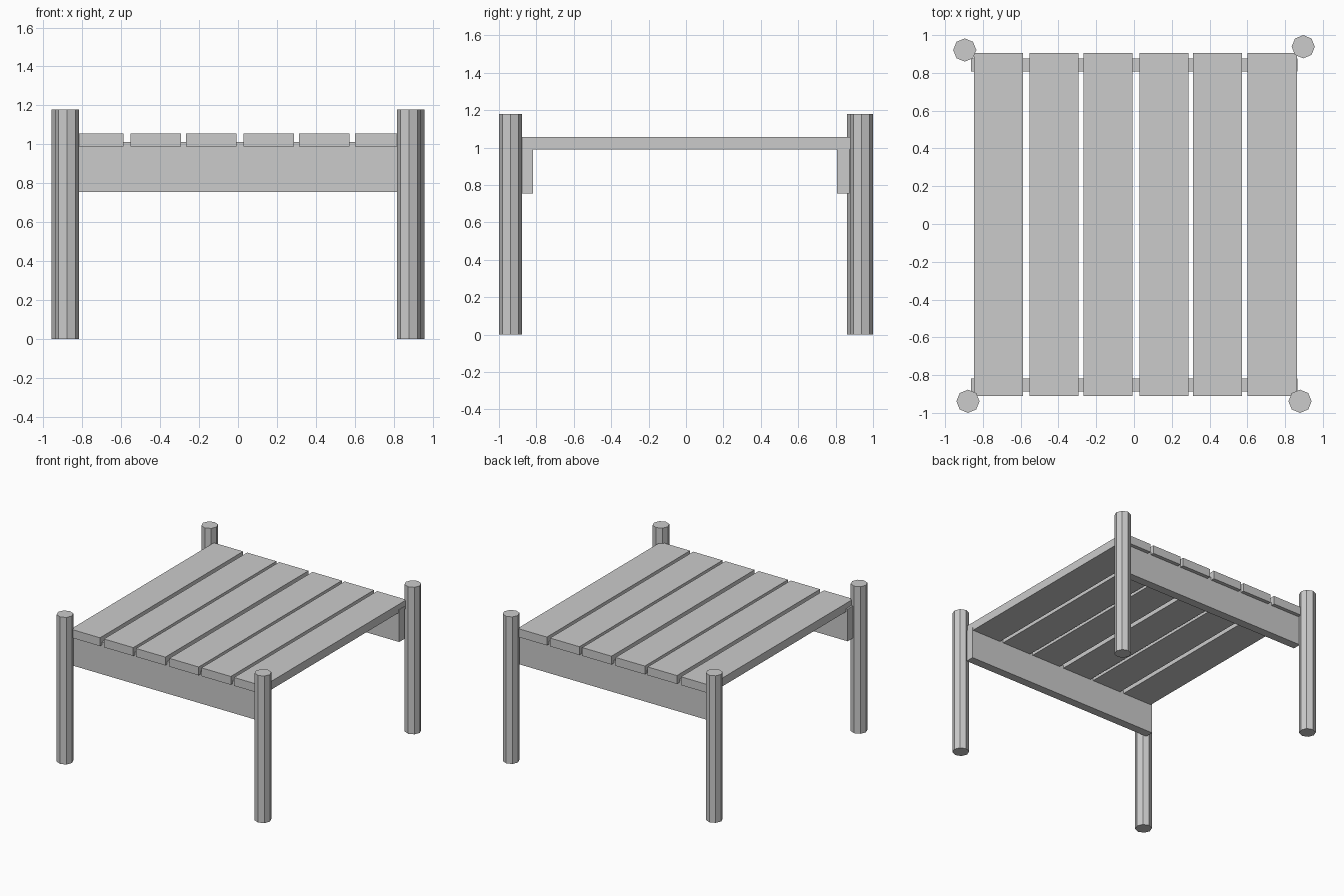
import bpy

if "Cube" in bpy.data.objects:
    bpy.data.objects.remove(bpy.data.objects["Cube"])

def box(name, x, y, z):
    """Box from (min, max) ranges on each axis."""
    bpy.ops.mesh.primitive_cube_add(size=1, location=[(a + b) / 2 for a, b in (x, y, z)])
    ob = bpy.context.object
    ob.name = name
    ob.scale = [b - a for a, b in (x, y, z)]
    bpy.ops.object.transform_apply(location=False, rotation=False, scale=True)
    return ob

# Four octagonal corner posts, slightly uneven in placement
HEIGHT, RADIUS = 1.18, 0.0615
posts = {
    "front_left_post": (-0.879, -0.9385),
    "front_right_post": (0.879, -0.9385),
    "back_left_post": (-0.896, 0.921),
    "back_right_post": (0.896, 0.9385),
}
for name, (x, y) in posts.items():
    bpy.ops.mesh.primitive_cylinder_add(vertices=8, radius=RADIUS, depth=HEIGHT,
                                        location=(x, y, HEIGHT / 2))
    bpy.context.object.name = name

# Rails under the slats, their tops set into the slats
for name, y in (("front_rail", (-0.887, -0.819)), ("back_rail", (0.807, 0.875))):
    box(name, (-0.862, 0.866), y, (0.755, 1.013))

# Six top slats with uneven gaps
for i, x in enumerate((-0.718, -0.423, -0.138, 0.158, 0.443, 0.732), 1):
    box(f"slat_{i}", (x - 0.13, x + 0.13), (-0.91, 0.905), (0.989, 1.056))
